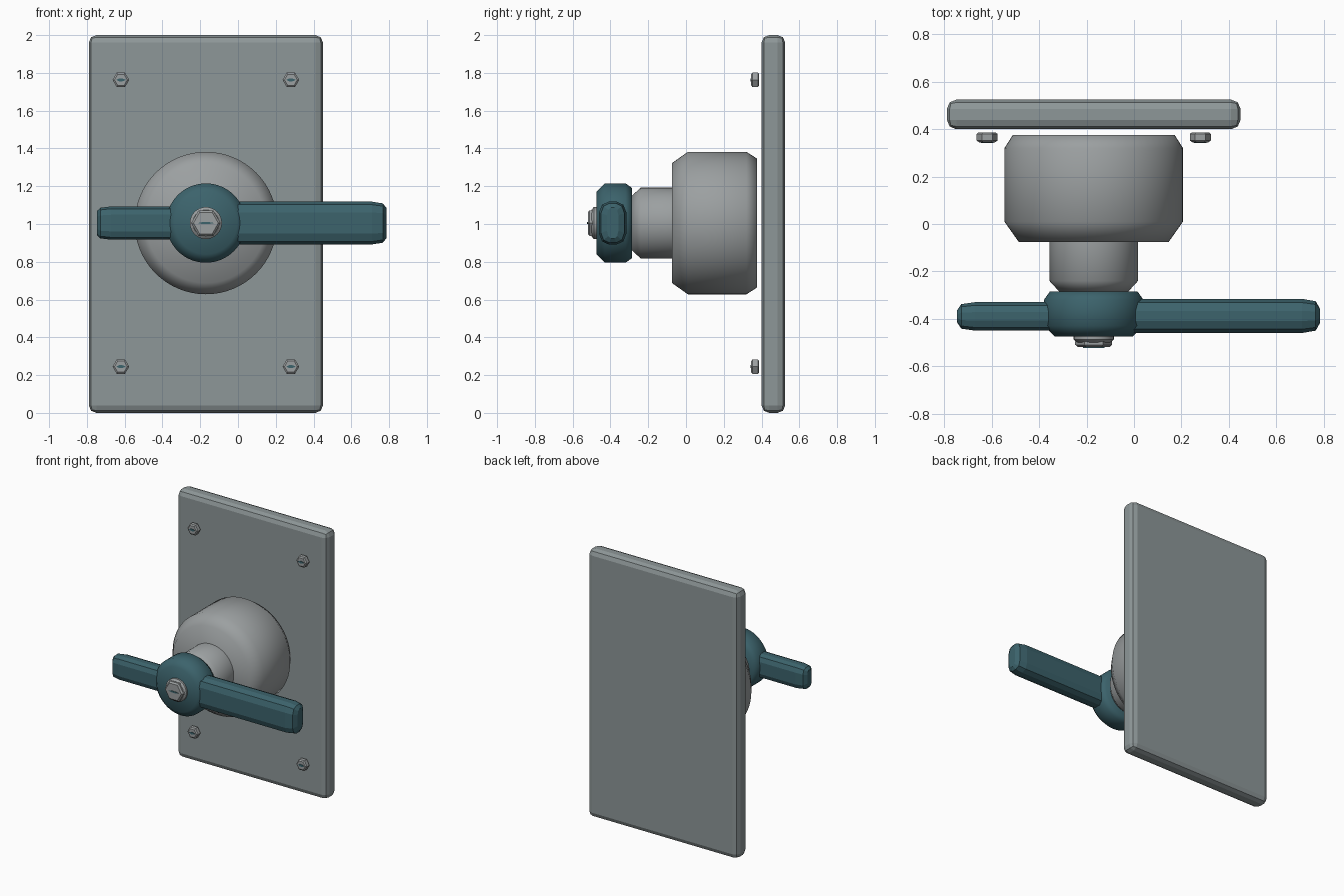
import bpy, bmesh, math

if "Cube" in bpy.data.objects:
    bpy.data.objects.remove(bpy.data.objects["Cube"])

CX, CZ = -0.17, 1.005          # rotation axis of the switch (runs along y)


def material(name, rgb):
    m = bpy.data.materials.new(name)
    m.diffuse_color = (*rgb, 1)
    m.use_nodes = True
    m.node_tree.nodes["Principled BSDF"].inputs["Base Color"].default_value = m.diffuse_color
    return m


PLATE = material("plate grey", (0.27, 0.31, 0.315))
METAL = material("light grey metal", (0.33, 0.35, 0.355))
TEAL = material("dark teal", (0.045, 0.125, 0.15))


def loft(name, rings, mat, smooth=None):
    """Skin a list of equal-length point rings and cap both ends."""
    bm = bmesh.new()
    loops = [[bm.verts.new(p) for p in ring] for ring in rings]
    n = len(loops[0])
    for a, b in zip(loops, loops[1:]):
        for i in range(n):
            j = (i + 1) % n
            bm.faces.new((a[i], a[j], b[j], b[i]))
    bm.faces.new(loops[0])
    bm.faces.new(loops[-1])
    bmesh.ops.recalc_face_normals(bm, faces=bm.faces)
    me = bpy.data.meshes.new(name)
    bm.to_mesh(me)
    bm.free()
    me.materials.append(mat)
    ob = bpy.data.objects.new(name, me)
    bpy.context.collection.objects.link(ob)
    if smooth:
        bpy.ops.object.select_all(action='DESELECT')
        ob.select_set(True)
        bpy.context.view_layer.objects.active = ob
        bpy.ops.object.shade_smooth_by_angle(angle=math.radians(smooth))
    return ob


def turned(name, profile, mat, x=CX, z=CZ, sides=64, smooth=None):
    """Turn a (radius, y) profile around an axis parallel to y."""
    rings = [[(x + r * math.cos(2 * math.pi * i / sides), y,
               z + r * math.sin(2 * math.pi * i / sides)) for i in range(sides)]
             for r, y in profile]
    return loft(name, rings, mat, smooth)


def box(name, x, y, z, mat, bevel=0.0, segments=1):
    bm = bmesh.new()
    bmesh.ops.create_cube(bm, size=1)
    for v in bm.verts:
        v.co = [lo + (c + 0.5) * (hi - lo) for c, (lo, hi) in zip(v.co, (x, y, z))]
    if bevel:
        bmesh.ops.bevel(bm, geom=bm.edges[:], offset=bevel, segments=segments,
                        profile=0.5, affect='EDGES')
    me = bpy.data.meshes.new(name)
    bm.to_mesh(me)
    bm.free()
    me.materials.append(mat)
    ob = bpy.data.objects.new(name, me)
    bpy.context.collection.objects.link(ob)
    return ob


def slot(name, x, y, z, w, h):
    """Thin pointed driver slot, standing just proud of a screw head."""
    outline = [(-w, 0), (-w * 0.3, -h), (w * 0.3, -h), (w, 0), (w * 0.3, h), (-w * 0.3, h)]
    loft(name, [[(x + a, d, z + b) for a, b in outline] for d in (y - 0.003, y + 0.003)], TEAL)


# back plate
box("back_plate", (-0.79, 0.45), (0.40, 0.525), (0, 2), PLATE, 0.04, 2)

# housing and stem
turned("housing", [(0.342, 0.375), (0.377, 0.32), (0.377, 0.01), (0.317, -0.075)],
       METAL, smooth=62)
turned("stem", [(0.187, -0.075), (0.187, -0.24), (0.145, -0.286)], METAL, smooth=62)

# handle hub
turned("handle_hub", [(0.185, -0.285), (0.21, -0.32), (0.21, -0.43), (0.165, -0.475)],
       TEAL, smooth=62)

# handle arms: bevelled bars whose ends narrow to a blunt tip
CORNER = [(1, 0.5), (0.78, 0.86), (0.3, 1)]
SECTION = (CORNER + [(-y, z) for y, z in CORNER[::-1]]
           + [(-y, -z) for y, z in CORNER] + [(y, -z) for y, z in CORNER[::-1]])


def arm(name, start, tip, cy, hy, hz):
    d = 1 if tip > start else -1
    stations = [(start, 1, 1), (tip - d * 0.075, 1, 1),
                (tip - d * 0.018, 0.86, 0.92), (tip, 0.42, 0.72)]
    loft(name, [[(x, cy + y * hy * sy, CZ + z * hz * sz) for y, z in SECTION]
                for x, sy, sz in stations], TEAL)


arm("long_handle_arm", CX + 0.1, 0.785, -0.388, 0.072, 0.113)
arm("short_handle_arm", CX - 0.1, -0.747, -0.39, 0.06, 0.088)

# centre bolt
turned("bolt_washer", [(0.085, -0.47), (0.085, -0.488), (0.07, -0.5)], METAL,
       sides=32, smooth=30)
turned("bolt_head", [(0.078, -0.495), (0.078, -0.51), (0.066, -0.52)], METAL, sides=6)
slot("bolt_slot", CX, -0.52, CZ, 0.045, 0.006)

# corner screws
for side, x in (("left", -0.62), ("right", 0.28)):
    for level, z in (("lower", 0.245), ("upper", 1.763)):
        turned(f"{level}_{side}_screw",
               [(0.036, 0.387), (0.044, 0.38), (0.044, 0.352), (0.034, 0.345)],
               METAL, x, z, sides=6)
        slot(f"{level}_{side}_screw_slot", x, 0.345, z, 0.026, 0.008)
